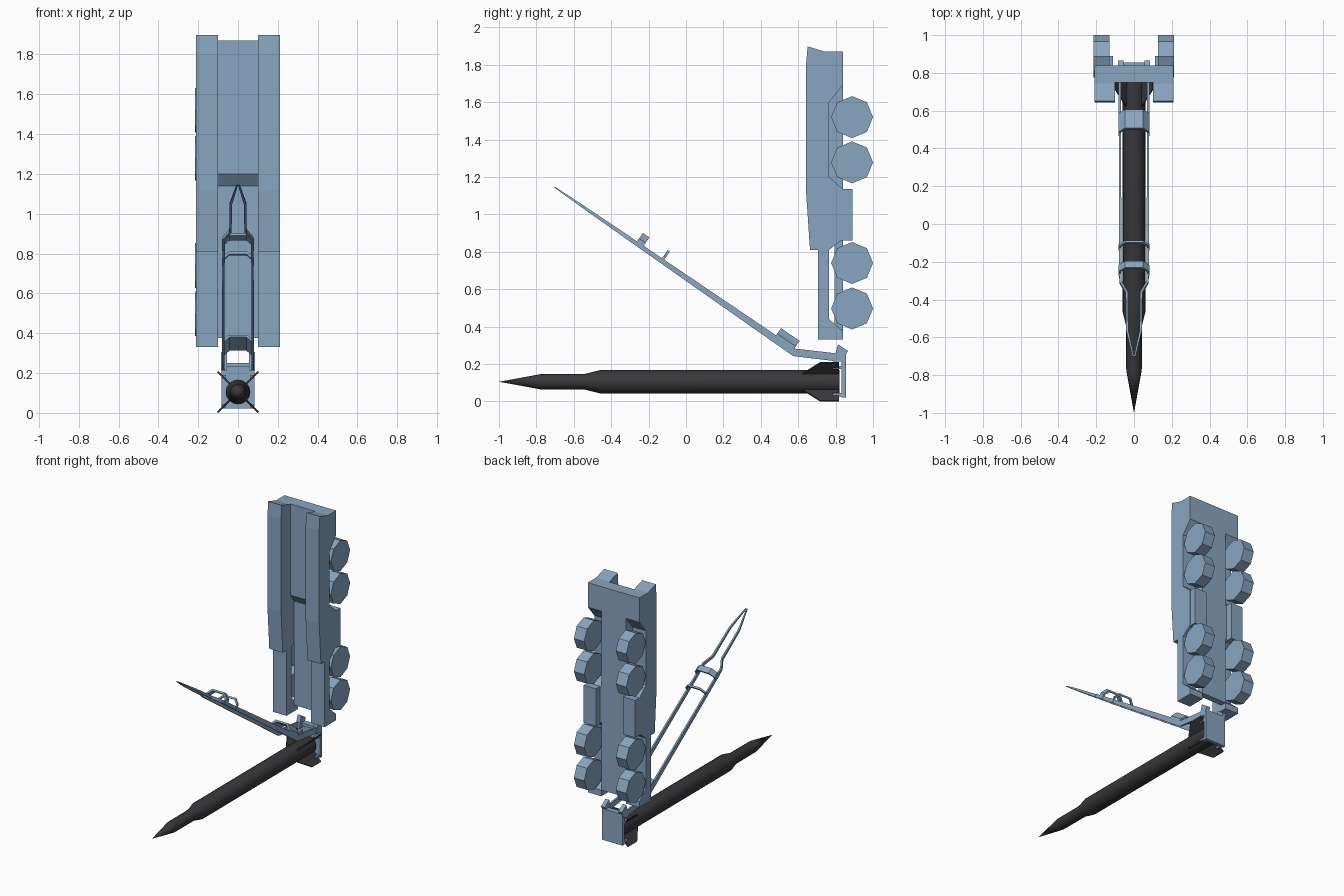
import bpy, bmesh, math
from mathutils import Vector, Matrix

if "Cube" in bpy.data.objects:
    bpy.data.objects.remove(bpy.data.objects["Cube"])


def material(name, color):
    m = bpy.data.materials.new(name)
    m.diffuse_color = color
    m.use_nodes = True
    m.node_tree.nodes["Principled BSDF"].inputs["Base Color"].default_value = m.diffuse_color
    return m


BLUE = material("blue_paint", (0.25, 0.38, 0.53, 1))
DARK = material("dark_paint", (0.04, 0.04, 0.045, 1))


def finish(name, bm, mat=BLUE, mirror=False, smooth=None):
    bmesh.ops.recalc_face_normals(bm, faces=bm.faces)
    me = bpy.data.meshes.new(name)
    bm.to_mesh(me)
    bm.free()
    me.materials.append(mat)
    ob = bpy.data.objects.new(name, me)
    bpy.context.collection.objects.link(ob)
    if mirror:
        ob.modifiers.new("mirror", 'MIRROR').use_axis[0] = True
    if smooth:
        bpy.ops.object.select_all(action='DESELECT')
        ob.select_set(True)
        bpy.context.view_layer.objects.active = ob
        bpy.ops.object.shade_smooth_by_angle(angle=math.radians(smooth))
    return ob


def prism(bm, pts, vec):
    """Extrude a flat outline along a vector."""
    face = bm.faces.new([bm.verts.new(p) for p in pts])
    ext = bmesh.ops.extrude_face_region(bm, geom=[face], use_keep_orig=True)
    bmesh.ops.translate(bm, vec=vec, verts=[v for v in ext["geom"] if isinstance(v, bmesh.types.BMVert)])


def side_prism(name, profile, x0, x1, **kw):
    """Extrude a (y, z) outline from x0 to x1."""
    bm = bmesh.new()
    prism(bm, [(x0, y, z) for y, z in profile], (x1 - x0, 0, 0))
    return finish(name, bm, **kw)


def rect(y0, y1, z0, z1):
    return [(y0, z0), (y1, z0), (y1, z1), (y0, z1)]


# Truck side walls with two wheel arches in the outline
wall = [(0.642, 1.80), (0.65, 1.898), (0.743, 1.87), (0.84, 1.87),
        (0.84, 1.69), (0.765, 1.60), (0.765, 1.20), (0.84, 1.135),
        (0.84, 0.87), (0.765, 0.81), (0.765, 0.44), (0.84, 0.375),
        (0.84, 0.33), (0.706, 0.33), (0.706, 0.81), (0.663, 0.81), (0.642, 1.12)]
side_prism("truck_side_wall", wall, 0.10, 0.21, mirror=True)

# Central chassis with a stepped trough floor
floor = [(0.75, 1.87), (0.84, 1.87), (0.84, 0.375), (0.795, 0.375), (0.795, 1.14), (0.75, 1.20)]
side_prism("truck_chassis", floor, -0.10, 0.10)

# Equipment boxes between the axles
side_prism("equipment_box", rect(0.80, 0.889, 0.86, 1.135), 0.11, 0.209, mirror=True)

# Eight-sided wheels
for i, z in enumerate((1.52, 1.278, 0.74, 0.497)):
    for side, x0, x1 in (("left", -0.215, -0.13), ("right", 0.127, 0.211)):
        ring = [(0.888 + 0.112 * math.cos(k * math.pi / 4), z + 0.112 * math.sin(k * math.pi / 4))
                for k in range(8)]
        side_prism(f"wheel_{side}_{i + 1}", ring, x0, x1)

# Missile body, lathed around y
SEG, AXIS_Z = 16, 0.105
bm = bmesh.new()
tip = bm.verts.new((0, -1.0, AXIS_Z))
prev = None
for y, r in ((-0.775, 0.041), (-0.54, 0.042), (-0.46, 0.062), (0.82, 0.062)):
    ring = [bm.verts.new((r * math.cos(2 * math.pi * k / SEG), y, AXIS_Z + r * math.sin(2 * math.pi * k / SEG)))
            for k in range(SEG)]
    for k in range(SEG):
        j = (k + 1) % SEG
        bm.faces.new([tip, ring[k], ring[j]] if prev is None else [prev[k], ring[k], ring[j], prev[j]])
    prev = ring
bm.faces.new(prev)
finish("missile_body", bm, DARK, smooth=35)

# Four diagonal tail fins
bm = bmesh.new()
for k in range(4):
    rot = Matrix.Rotation(math.radians(45 + 90 * k), 3, 'Y')
    off = Vector((0, 0, AXIS_Z))
    outline = [(0.05, 0.61), (0.144, 0.716), (0.144, 0.818), (0.05, 0.818)]
    prism(bm, [rot @ Vector((r, y, -0.004)) + off for r, y in outline], rot @ Vector((0, 0, 0.008)))
finish("missile_fins", bm, DARK)

# Launch platform with four holding arms
side_prism("launch_platform", rect(0.832, 0.856, 0.022, 0.25), -0.084, 0.084)
for name, z in (("lower", 0.026), ("upper", 0.172)):
    side_prism(f"platform_arm_{name}", rect(0.787, 0.84, z, z + 0.018), 0.06, 0.08, mirror=True)

# Erector frame: T is the tip, U runs down the beam, N points away from the missile
T = Vector((0, -0.706, 1.148))
U = (Vector((0, 0.58, 0.262)) - T).normalized()
N = Vector((0, -U.z, U.y))
LENGTH = (Vector((0, 0.58, 0.262)) - T).length

# Rail stations: centre, half thickness, thickness direction
stations = [(T + Vector((0.004, 0, 0)) + U * 0.004, 0.003, N)]
for t, x, h in ((0.11, 0.036, 0.007), (0.265, 0.038, 0.010), (0.31, 0.072, 0.011)):
    stations.append((T + U * LENGTH * t + Vector((x, 0, 0)), h, N))
stations.append((T + U * LENGTH + Vector((0.075, 0, 0)), 0.021, Vector((0, 0.35, 0.94))))
stations.append((Vector((0.075, 0.81, 0.235)), 0.021, Vector((0, 0.1, 0.995))))
bm = bmesh.new()
prev = None
for i, (c, h, n) in enumerate(stations):
    w = 0.004 if i == 0 else 0.006
    loop = [bm.verts.new(c + Vector((sx * w, 0, 0)) + n * sn * h)
            for sx, sn in ((-1, -1), (1, -1), (1, 1), (-1, 1))]
    if prev is None:
        bm.faces.new(loop)
    else:
        for k in range(4):
            bm.faces.new([prev[k], prev[k - 1], loop[k - 1], loop[k]])
    prev = loop
bm.faces.new(prev)
finish("erector_rail", bm, mirror=True)

# Arched straps joining the rails
outer = [(-0.081, -0.01), (-0.081, 0.03), (-0.048, 0.066), (0.048, 0.066), (0.081, 0.03), (0.081, -0.01)]
inner = [(0.069, -0.01), (0.069, 0.025), (0.042, 0.053), (-0.042, 0.053), (-0.069, 0.025), (-0.069, -0.01)]
for name, u, width in (("upper", 0.553, 0.042), ("middle", 0.70, 0.014), ("lower", 1.489, 0.12)):
    bm = bmesh.new()
    prism(bm, [T + U * (u - width / 2) + N * h + Vector((x, 0, 0)) for x, h in outer + inner], U * width)
    finish(f"erector_strap_{name}", bm)

# Hinge brackets and pivot rod at the foot of the erector
bracket = [(0.787, 0.214), (0.813, 0.305), (0.866, 0.27), (0.834, 0.214)]
side_prism("hinge_bracket", bracket, 0.055, 0.085, mirror=True)
side_prism("hinge_rod", rect(0.815, 0.835, 0.23, 0.25), -0.08, 0.08)
